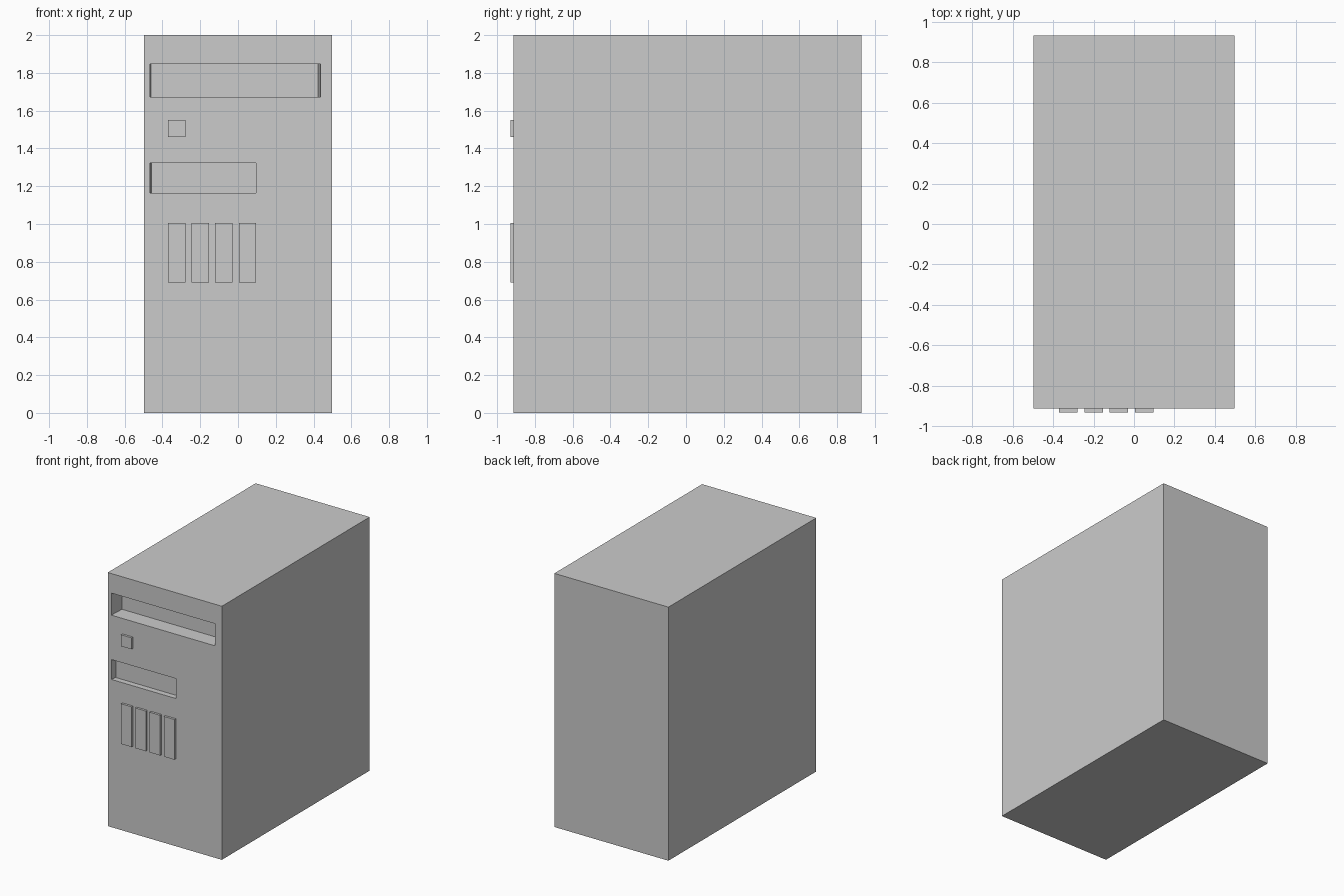
import bpy

if "Cube" in bpy.data.objects:
    bpy.data.objects.remove(bpy.data.objects["Cube"])

FRONT, BACK = -0.912, 0.93   # case front and rear planes
HALF_W, HEIGHT = 0.4975, 2.0


def loft(name, rings):
    """Solid through rectangles (x0, x1, z0, z1, y), listed front to back."""
    verts = []
    for x0, x1, z0, z1, y in rings:
        verts += [(x0, y, z0), (x1, y, z0), (x1, y, z1), (x0, y, z1)]
    faces = [(0, 1, 2, 3)]
    for r in range(0, 4 * (len(rings) - 1), 4):
        for i in range(4):
            j = (i + 1) % 4
            faces.append((r + i, r + i + 4, r + j + 4, r + j))
    n = len(verts)
    faces.append((n - 1, n - 2, n - 3, n - 4))
    mesh = bpy.data.meshes.new(name)
    mesh.from_pydata(verts, [], faces)
    obj = bpy.data.objects.new(name, mesh)
    bpy.context.collection.objects.link(obj)
    return obj


def box(name, x0, x1, z0, z1, y0, y1):
    return loft(name, [(x0, x1, z0, z1, y0), (x0, x1, z0, z1, y1)])


def cut_recess(target, name, x0, x1, z0, z1, depth, left_in, right_in):
    """Drive opening whose side walls lean in towards the back."""
    cutter = loft(name, [
        (x0, x1, z0, z1, FRONT - 0.05),
        (x0, x1, z0, z1, FRONT),
        (x0 + left_in, x1 - right_in, z0, z1, FRONT + depth)])
    cutter.hide_render = True
    cutter.display_type = 'WIRE'
    mod = target.modifiers.new(name, 'BOOLEAN')
    mod.operation = 'DIFFERENCE'
    mod.solver = 'EXACT'
    mod.object = cutter


# Tower case
case = box("tower_case", -HALF_W, HALF_W, 0, HEIGHT, FRONT, BACK)

# Drive openings
cut_recess(case, "upper_bay_cutter", -0.467, 0.437, 1.672, 1.846, 0.125, 0.006, 0.013)
cut_recess(case, "lower_bay_cutter", -0.467, 0.096, 1.165, 1.322, 0.045, 0.008, 0.0)

# Power button
box("power_button", -0.37, -0.278, 1.46, 1.55, -0.93, FRONT + 0.005)

# Row of vertical front slats
for i in range(4):
    x = -0.37 + i * 0.1247
    box(f"front_slat_{i + 1}", x, x + 0.092, 0.689, 1.006, -0.93, FRONT + 0.005)
